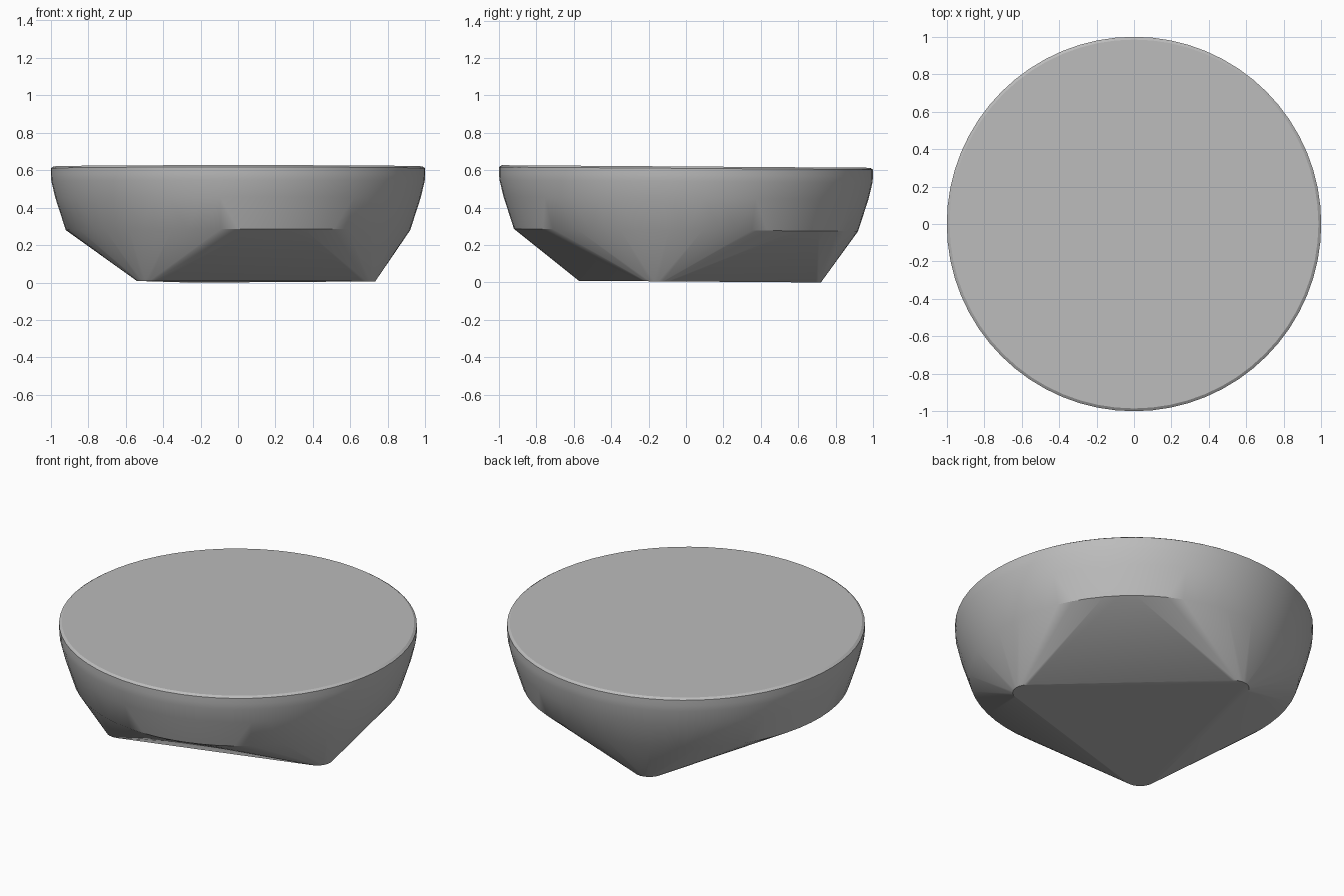
import bpy, bmesh, math

if "Cube" in bpy.data.objects:
    bpy.data.objects.remove(bpy.data.objects["Cube"], do_unlink=True)

TILT = 0.007  # slight lean towards the back

stone = bpy.data.materials.new("plain grey")
stone.use_nodes = True
grey = (0.5, 0.5, 0.5, 1)
stone.diffuse_color = grey
stone.node_tree.nodes["Principled BSDF"].inputs["Base Color"].default_value = grey


def add_ring(bm, radius, z, count, cx=0, cy=0):
    for i in range(count):
        a = math.tau * i / count
        x, y = cx + radius * math.cos(a), cy + radius * math.sin(a)
        bm.verts.new((x, y, z - TILT * y))


bm = bmesh.new()

# Round body: shoulder, vertical rim, bevel and flat top
for radius, z in ((0.92, 0.28), (0.975, 0.45), (0.997, 0.54),
                  (1.0, 0.575), (1.0, 0.61), (0.985, 0.62)):
    add_ring(bm, radius, z, 64)

# Base: three small rounded corners forming a triangle
for k in range(3):
    a = math.radians(-13 + 120 * k)
    add_ring(bm, 0.09, 0.005, 24, 0.66 * math.cos(a), 0.66 * math.sin(a))

# Stretch a skin over the body and base, then merge the flat areas
hull = bmesh.ops.convex_hull(bm, input=bm.verts)
bmesh.ops.delete(bm, geom=[v for v in bm.verts if not v.link_faces], context="VERTS")
bmesh.ops.dissolve_limit(bm, angle_limit=math.radians(0.2),
                         verts=bm.verts, edges=bm.edges)
bmesh.ops.recalc_face_normals(bm, faces=bm.faces)

mesh = bpy.data.meshes.new("rounded_block")
bm.to_mesh(mesh)
bm.free()
mesh.materials.append(stone)

block = bpy.data.objects.new("rounded_block", mesh)
bpy.context.collection.objects.link(block)
bpy.ops.object.select_all(action="DESELECT")
block.select_set(True)
bpy.context.view_layer.objects.active = block
bpy.ops.object.shade_smooth_by_angle(angle=math.radians(30))
